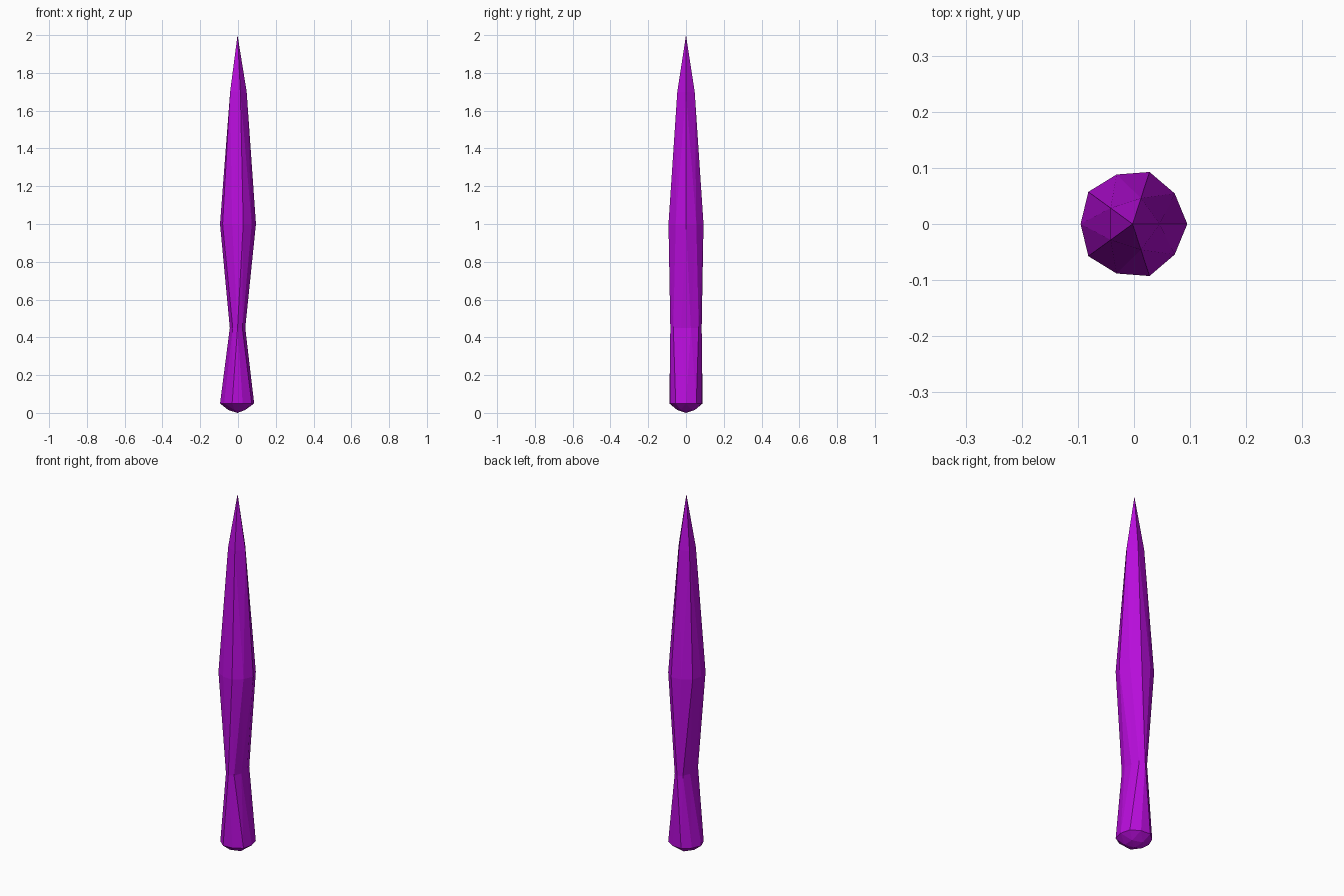
import bpy, math

if "Cube" in bpy.data.objects:
    bpy.data.objects.remove(bpy.data.objects["Cube"])

# Stretched low-poly ball: every ring of the icosphere gets a new height and radius
bpy.ops.mesh.primitive_ico_sphere_add(subdivisions=2, radius=1, location=(0, 0, 0))
blade = bpy.context.object
blade.name = "spike_with_grip"

# (lowest sphere z of ring, new height, x scale, y scale)
RINGS = [
    (0.95, 2.00, 0.0, 0.0),         # sharp tip
    (0.70, 1.70, 0.092, 0.092),     # upper taper
    (0.30, 1.00, 0.109, 0.109),     # widest part of the spike
    (-0.30, 0.45, 0.043, 0.083),    # pinched grip
    (-0.70, 0.05, 0.1035, 0.1035),  # foot
    (-0.95, 0.015, 0.0925, 0.0925), # lower dome
    (-2.00, 0.00, 0.0, 0.0),        # bottom point
]
for v in blade.data.vertices:
    x, y, z = v.co
    _, height, sx, sy = next(r for r in RINGS if z > r[0])
    v.co = (x * sx - 0.0025, y * sy, height)

# Flat faces and purple colour
for p in blade.data.polygons:
    p.use_smooth = False
mat = bpy.data.materials.new("purple")
mat.diffuse_color = (0.48, 0.004, 0.71, 1)
mat.use_nodes = True
mat.node_tree.nodes["Principled BSDF"].inputs["Base Color"].default_value = mat.diffuse_color
blade.data.materials.append(mat)
